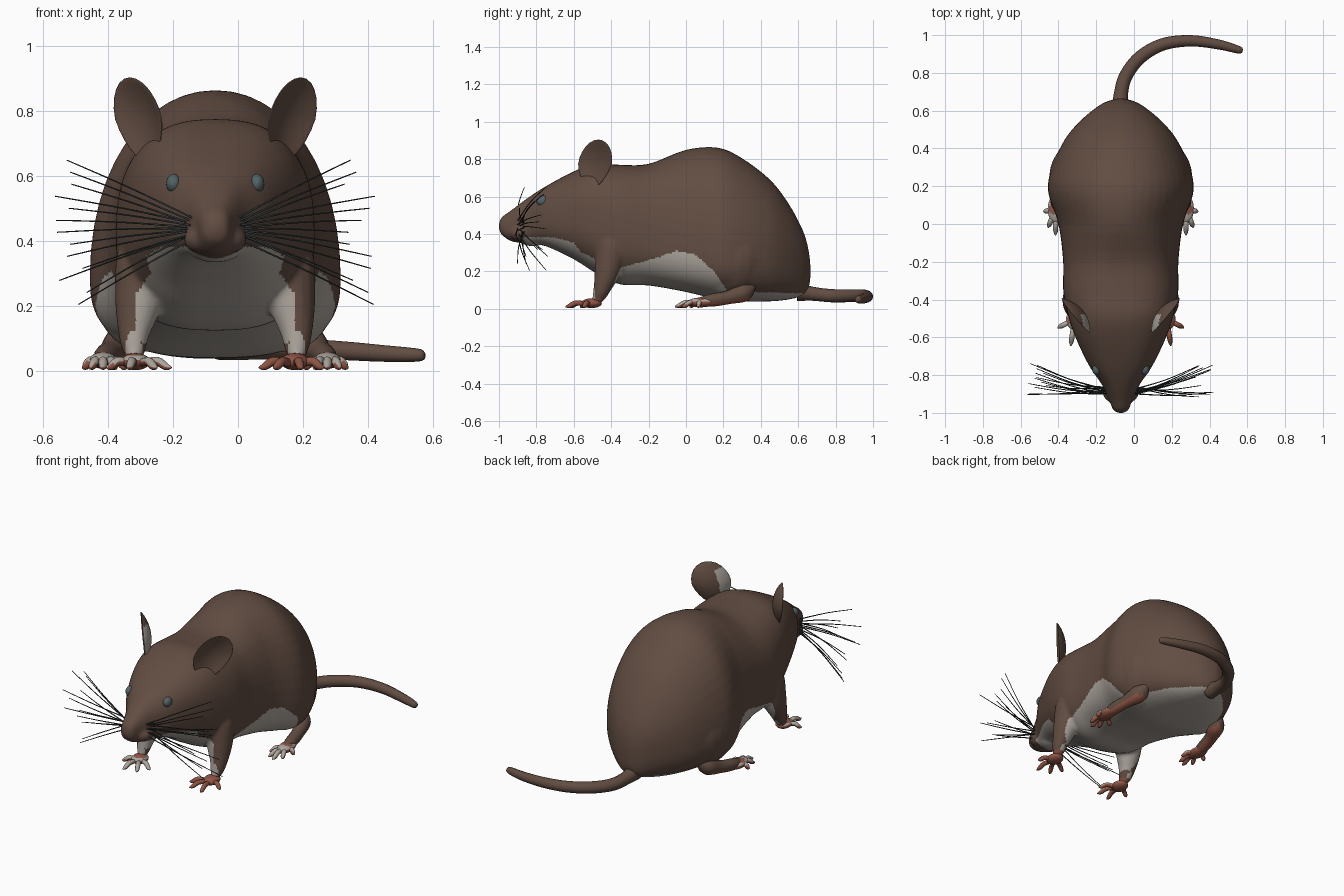
import bpy, bmesh, math, random
from mathutils import Vector, Matrix

random.seed(4)
if "Cube" in bpy.data.objects:
    bpy.data.objects.remove(bpy.data.objects["Cube"])

MID = -0.07  # x of the animal's plane of symmetry


def material(name, r, g, b):
    m = bpy.data.materials.new(name)
    m.use_nodes = True
    m.diffuse_color = (r, g, b, 1)
    bsdf = next(n for n in m.node_tree.nodes if n.type == "BSDF_PRINCIPLED")
    bsdf.inputs["Base Color"].default_value = (r, g, b, 1)
    bsdf.inputs["Roughness"].default_value = 0.8
    return m


FUR = material("brown fur", 0.12, 0.073, 0.054)
PALE = material("pale fur", 0.42, 0.38, 0.34)
PINK = material("pink skin", 0.27, 0.09, 0.06)
EYE = material("grey eye", 0.09, 0.125, 0.135)
HAIR = material("dark whisker", 0.03, 0.036, 0.036)


def spline(points, steps):
    """Smooth curve of tuples through the given tuples."""
    pts = [points[0]] + list(points) + [points[-1]]
    out = []
    for a, b, c, d in zip(pts, pts[1:], pts[2:], pts[3:]):
        for k in range(steps):
            t = k / steps
            out.append([q + t / 2 * (r - p + t * (2*p - 5*q + 4*r - s + t * (3*(q - r) + s - p)))
                        for p, q, r, s in zip(a, b, c, d)])
    return out + [list(points[-1])]


def loft(bm, rings):
    """Skin a list of rings and close both ends."""
    loops = [[bm.verts.new(p) for p in ring] for ring in rings]
    n = len(loops[0])
    for a, b in zip(loops, loops[1:]):
        for i in range(n):
            bm.faces.new((a[i], a[(i + 1) % n], b[(i + 1) % n], b[i]))
    bm.faces.new(loops[0])
    bm.faces.new(loops[-1])


def tube(bm, points, ref, steps=5, sides=14):
    """Round limb through (x, y, z, radius) points with rounded ends."""
    path = spline(points, steps)
    rings = []
    for i, p in enumerate(path):
        a, b = path[max(i - 1, 0)], path[min(i + 1, len(path) - 1)]
        d = (Vector(b[:3]) - Vector(a[:3])).normalized()
        u = d.cross(Vector(ref)).normalized()
        v = u.cross(d)
        angles = [math.tau * k / sides for k in range(sides)]
        rings.append([Vector(p[:3]) + p[3] * (u * math.cos(t) + v * math.sin(t)) for t in angles])
    loft(bm, rings)


def ball(bm, centre, size):
    bmesh.ops.create_uvsphere(bm, u_segments=24, v_segments=16, radius=1,
                              matrix=Matrix.Translation(centre) @ Matrix.Diagonal((*size, 1)))


def finish(bm, name, mats, rule=None):
    bmesh.ops.recalc_face_normals(bm, faces=bm.faces[:])
    mesh = bpy.data.meshes.new(name)
    bm.to_mesh(mesh)
    bm.free()
    obj = bpy.data.objects.new(name, mesh)
    bpy.context.collection.objects.link(obj)
    paint(obj, mats, rule)
    return obj


def paint(obj, mats, rule):
    obj.data.materials.clear()
    for m in mats:
        obj.data.materials.append(m)
    for p in obj.data.polygons:
        p.use_smooth = True
        p.material_index = int(rule(p.center, p.normal)) if rule else 0


# Body and head: y, top, bottom, half width, height of widest point
SECTIONS = [
    (-1.0, .455, .425, .012, .44), (-.985, .49, .395, .04, .44), (-.93, .53, .36, .062, .44),
    (-.85, .59, .35, .1, .45), (-.75, .655, .335, .168, .49), (-.6, .735, .265, .24, .5),
    (-.48, .775, .19, .28, .48), (-.35, .77, .13, .305, .43), (-.2, .775, .125, .305, .38),
    (0, .85, .09, .33, .33), (.17, .862, .05, .385, .29), (.3, .805, .04, .365, .28),
    (.45, .69, .04, .295, .28), (.55, .56, .05, .21, .28), (.62, .43, .07, .125, .26),
    (.65, .34, .1, .07, .22), (.665, .25, .15, .012, .2)]


def body_ring(y, top, bottom, half, mid, sides=48):
    ring = []
    crown = min(.95, max(.8, .95 + .6 * y))  # the head is flatter on top than the back
    for k in range(sides):
        c, s = math.cos(math.tau * k / sides), math.sin(math.tau * k / sides)
        p = crown if s > 0 else 0.75
        reach = top - mid if s > 0 else bottom - mid
        ring.append((MID + half * math.copysign(abs(c) ** p, c), y, mid + reach * abs(s) ** p))
    return ring


bm = bmesh.new()
loft(bm, [body_ring(*s) for s in spline(SECTIONS, 4)])
for s in (1, -1):
    # Front leg, haunch and whisker pad
    tube(bm, [(MID + s * x, y, z, r) for x, y, z, r in (
        (.2, -.38, .42, .02), (.215, -.39, .36, .085), (.235, -.415, .22, .075),
        (.25, -.445, .12, .05), (.25, -.47, .06, .034), (.25, -.5, .03, .012))], (1, 0, 0))
    ball(bm, (MID + s * .22, .24, .27), (.16, .2, .21))
    ball(bm, (MID + s * .045, -.885, .405), (.052, .06, .042))
ball(bm, (MID, -.82, .37), (.075, .07, .035))
body = finish(bm, "body", [FUR])

# Blend the shells into one soft skin
remesh = body.modifiers.new("blend", "REMESH")
remesh.mode = "VOXEL"
remesh.voxel_size = 0.01
soften = body.modifiers.new("soften", "SMOOTH")
soften.iterations = 6
evaluated = body.evaluated_get(bpy.context.evaluated_depsgraph_get())
skin = bpy.data.meshes.new_from_object(evaluated)
body.modifiers.clear()
body.data = skin

# Height of the pale underside along the body: y, z
EDGE = [(-.9, 0), (-.87, .385), (-.7, .38), (-.6, .355), (-.5, .215), (-.48, 0), (-.4, .1),
        (-.35, .22), (-.2, .26), (-.05, .31), (.05, .29), (.15, .2), (.22, .095), (.7, .08)]


def underside(c, n):
    """0 fur, 1 pale chest and belly, 2 bare wrist."""
    x = abs(c.x - MID)
    if c.y < -.4 and c.z < .055:
        return 2
    if -.6 < c.y < -.2 and .09 < c.z < .38 and x < .245 - .75 * max(0, c.z - .24):
        return 1
    for (y0, z0), (y1, z1) in zip(EDGE, EDGE[1:]):
        if y0 <= c.y < y1:
            return c.z < z0 + (z1 - z0) * (c.y - y0) / (y1 - y0)
    return 0


paint(body, [FUR, PALE, PINK], underside)

# Tail
bm = bmesh.new()
tube(bm, [(MID, .6, .09, .05), (MID, .68, .08, .038), (-.045, .78, .07, .036), (.03, .88, .07, .035),
          (.15, .95, .07, .033), (.3, .97, .065, .03), (.45, .95, .055, .026),
          (.555, .922, .05, .02), (.575, .917, .05, .008)], (0, 0, 1), 6)
finish(bm, "tail", [FUR])

# Toe tips as (offset from centre, y)
FRONT_TOES = [(.135, -.565), (.18, -.63), (.265, -.645), (.335, -.55)]
HIND_TOES = [(.27, .02), (.305, -.04), (.345, -.06), (.385, -.02), (.41, .065)]

for s, side in ((1, "left"), (-1, "right")):
    def at(x, y, z, s=s):
        return Vector((MID + s * x, y, z))

    def add_foot(name, palm, size, toes, pale_top):
        bm = bmesh.new()
        ball(bm, palm, size)
        for x, y in toes:
            tip = at(x, y, .012)
            start = palm.lerp(tip, .25)
            knuckle = palm.lerp(tip, .6) + Vector((0, 0, .012))
            tube(bm, [(*start, .012), (*knuckle, .014), (*palm.lerp(tip, .85), .012), (*tip, .003)],
                 (0, 0, 1), 3, 8)
        # Pale skin covers the tops of the toes, not the palm
        finish(bm, name, [PINK, PALE], lambda c, n: pale_top and n.z > .25
               and (c - palm).length > size[0] * .9)

    add_foot(side + "_front_paw", at(.245, -.505, .03), (.045, .055, .026), FRONT_TOES, s < 0)
    add_foot(side + "_hind_paw", at(.345, .08, .034), (.042, .075, .026), HIND_TOES, True)

    # Hind foot from heel to instep
    bm = bmesh.new()
    tube(bm, [(*at(.27, .36, .13), .02), (*at(.29, .31, .09), .05), (*at(.32, .23, .062), .037),
              (*at(.34, .13, .045), .034), (*at(.345, .05, .038), .016)], (0, 0, 1))
    finish(bm, side + "_hind_foot", [FUR, PINK], lambda c, n: n.z < -.55)

    # Ear: a thin cup facing outward and forward, leaning out and back
    bm = bmesh.new()
    ball(bm, (0, 0, 0), (1, 1, 1))
    bmesh.ops.subdivide_edges(bm, edges=bm.edges[:], cuts=1, use_grid_fill=True)
    for f in bm.faces:
        c = f.calc_center_median()
        f.material_index = int(c.z < 0 and c.x > .25 and c.y < .65)
    out, across, up = Vector((.78 * s, -.62, -.1)), Vector((-.62 * s, -.78, 0)), Vector((.2 * s, .14, 1))
    for v in bm.verts:
        u, w, n = v.co
        cup = max(0, 1 - u * u - w * w)
        u *= 1 + .22 * min(w, 0)
        v.co = at(.237, -.487, .775) + across * u * .115 + up * w * .13 + out * (.012 * n - .035 * cup)
    bmesh.ops.recalc_face_normals(bm, faces=bm.faces[:])
    pale_faces = [f.material_index for f in bm.faces]
    ear = finish(bm, side + "_ear", [FUR, PALE])
    for p, index in zip(ear.data.polygons, pale_faces):
        p.material_index = index

    # Eye
    bm = bmesh.new()
    ball(bm, at(.128, -.768, .578), (.023, .032, .029))
    finish(bm, side + "_eye", [EYE])

    # Whiskers
    curve = bpy.data.curves.new(side + "_whiskers", "CURVE")
    curve.dimensions = "3D"
    curve.bevel_depth = .0032
    curve.bevel_resolution = 1
    for i in range(13):
        root = at(.065 + .012 * (i % 3), -.9 + .012 * (i % 4), .47 - .005 * i)
        fan = .65 - .037 * i
        tip = at(random.uniform(.39, .5), -.73 - .2 * random.random(), fan)
        bend = root.lerp(tip, .5) + Vector((0, -.012, .004))
        path = spline([root, bend, tip], 4)
        line = curve.splines.new("POLY")
        line.points.add(len(path) - 1)
        for k, (pt, co) in enumerate(zip(line.points, path)):
            pt.co = (*co, 1)
            pt.radius = 1.1 - .6 * k / len(path)
    curve.materials.append(HAIR)
    bpy.context.collection.objects.link(bpy.data.objects.new(side + "_whiskers", curve))

# Mouth
bm = bmesh.new()
ball(bm, (MID, -.925, .38), (.022, .03, .014))
finish(bm, "mouth", [PINK])
